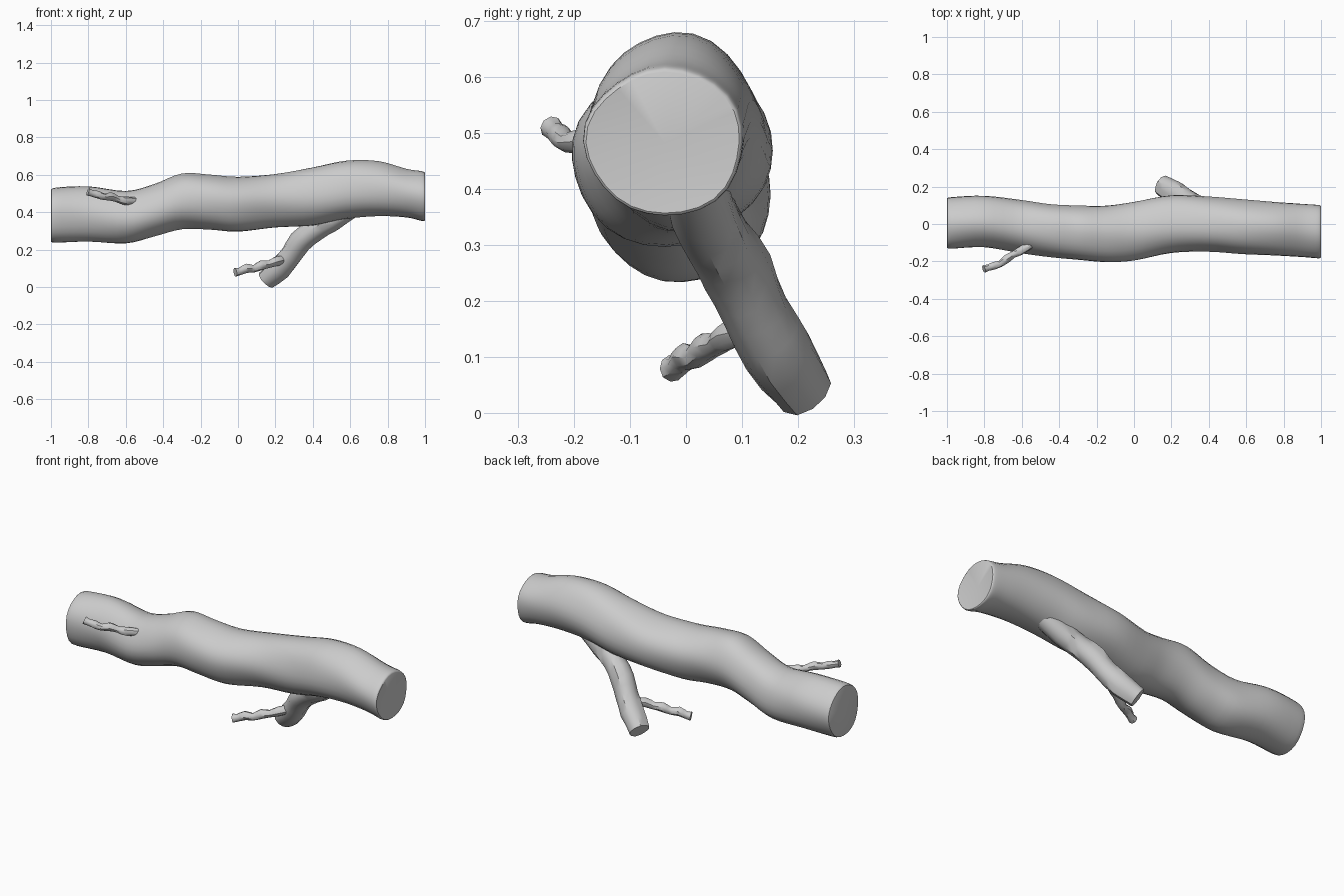
import bpy, bmesh, math, random
from mathutils import Vector

if "Cube" in bpy.data.objects:
    bpy.data.objects.remove(bpy.data.objects["Cube"])

random.seed(4)


def spline(pts, steps):
    """Catmull-Rom interpolation of tuples of any length."""
    p = [pts[0]] + pts + [pts[-1]]
    out = []
    for i in range(1, len(p) - 2):
        for s in range(steps):
            t = s / steps
            out.append([0.5 * (2 * b + (c - a) * t + (2 * a - 5 * b + 4 * c - d) * t * t
                               + (3 * b - a - 3 * c + d) * t ** 3)
                        for a, b, c, d in zip(p[i - 1], p[i], p[i + 1], p[i + 2])])
    out.append(list(pts[-1]))
    return out


def tube(name, rows, sides, lump=0.0, jitter=0.0, axis=None, dish=(0, 0), angle=40):
    """Loft rings through rows of (x, y, z, side radius, up radius), then cap the ends."""
    bm = bmesh.new()
    centres = [Vector(r[:3]) for r in rows]
    rings, dirs = [], []
    for i, r in enumerate(rows):
        t = axis or (centres[min(i + 1, len(rows) - 1)] - centres[max(i - 1, 0)]).normalized()
        side = Vector((0, 0, 1)).cross(t).normalized()
        up = t.cross(side)
        dirs.append(t)
        ring = []
        for k in range(sides):
            a = 2 * math.pi * k / sides
            f = 1 + lump * math.sin(3 * a + 5 * r[0]) + lump * 0.7 * math.sin(5 * a - 7 * r[0])
            f += random.uniform(-jitter, jitter)
            ring.append(bm.verts.new(centres[i] + f * (side * math.cos(a) * r[3] + up * math.sin(a) * r[4])))
        rings.append(ring)
    for a, b in zip(rings, rings[1:]):
        for k in range(sides):
            n = (k + 1) % sides
            bm.faces.new((a[k], a[n], b[n], b[k]))
    for ring, c in ((rings[0], centres[0] + dirs[0] * dish[0]), (rings[-1], centres[-1] - dirs[-1] * dish[1])):
        mid = bm.verts.new(c)
        for k in range(sides):
            bm.faces.new((ring[k], ring[(k + 1) % sides], mid))
    bmesh.ops.recalc_face_normals(bm, faces=bm.faces)
    me = bpy.data.meshes.new(name)
    bm.to_mesh(me)
    bm.free()
    ob = bpy.data.objects.new(name, me)
    bpy.context.collection.objects.link(ob)
    bpy.ops.object.select_all(action='DESELECT')
    ob.select_set(True)
    bpy.context.view_layer.objects.active = ob
    bpy.ops.object.shade_smooth_by_angle(angle=math.radians(angle))
    return ob


# Trunk outline: x, back y, front y, top z, bottom z
outline = [
    (-1.00, .132, -.128, .515, .245), (-.975, .140, -.135, .530, .236),
    (-.80, .150, -.125, .535, .240), (-.60, .130, -.155, .512, .232),
    (-.45, .108, -.175, .550, .270), (-.30, .100, -.190, .608, .310),
    (-.15, .098, -.203, .602, .308), (0.0, .118, -.195, .590, .297),
    (.20, .153, -.155, .605, .320), (.40, .145, -.150, .640, .330),
    (.58, .130, -.163, .674, .363), (.75, .118, -.168, .670, .376),
    (.90, .110, -.174, .630, .370), (.985, .105, -.180, .618, .352),
    (1.00, .098, -.175, .608, .356),
]
trunk = [(x, (b + f) / 2, (t + l) / 2, (b - f) / 2, (t - l) / 2) for x, b, f, t, l in outline]
tube("trunk", spline(trunk, 4), 28, lump=.018, axis=Vector((1, 0, 0)), dish=(0, .015))


def limb(name, pts, sides, **kw):
    tube(name, spline([(x, y, z, r, r) for x, y, z, r in pts], 2), sides, **kw)


# Broken branch under the trunk
limb("lower_branch", [
    (.62, .01, .43, .055), (.50, .03, .36, .062), (.41, .06, .305, .060),
    (.335, .095, .245, .064), (.285, .125, .175, .060), (.225, .165, .105, .063),
    (.150, .207, .040, .054)], 11, lump=.03, jitter=.04)

# Thin twigs with knobbly thickness
limb("lower_twig", [
    (.26, .13, .150, .022), (.205, .075, .138, .026), (.165, .055, .122, .020),
    (.125, .035, .117, .026), (.085, .015, .098, .020), (.045, .00, .100, .025),
    (.01, -.015, .084, .020), (-.015, -.025, .079, .024)], 9, jitter=.03)
limb("upper_twig", [
    (-.55, -.11, .460, .020), (-.61, -.145, .462, .023), (-.645, -.163, .470, .018),
    (-.68, -.185, .484, .023), (-.715, -.212, .482, .018), (-.75, -.223, .494, .021),
    (-.78, -.233, .501, .018), (-.803, -.240, .509, .021)], 9, jitter=.03)
